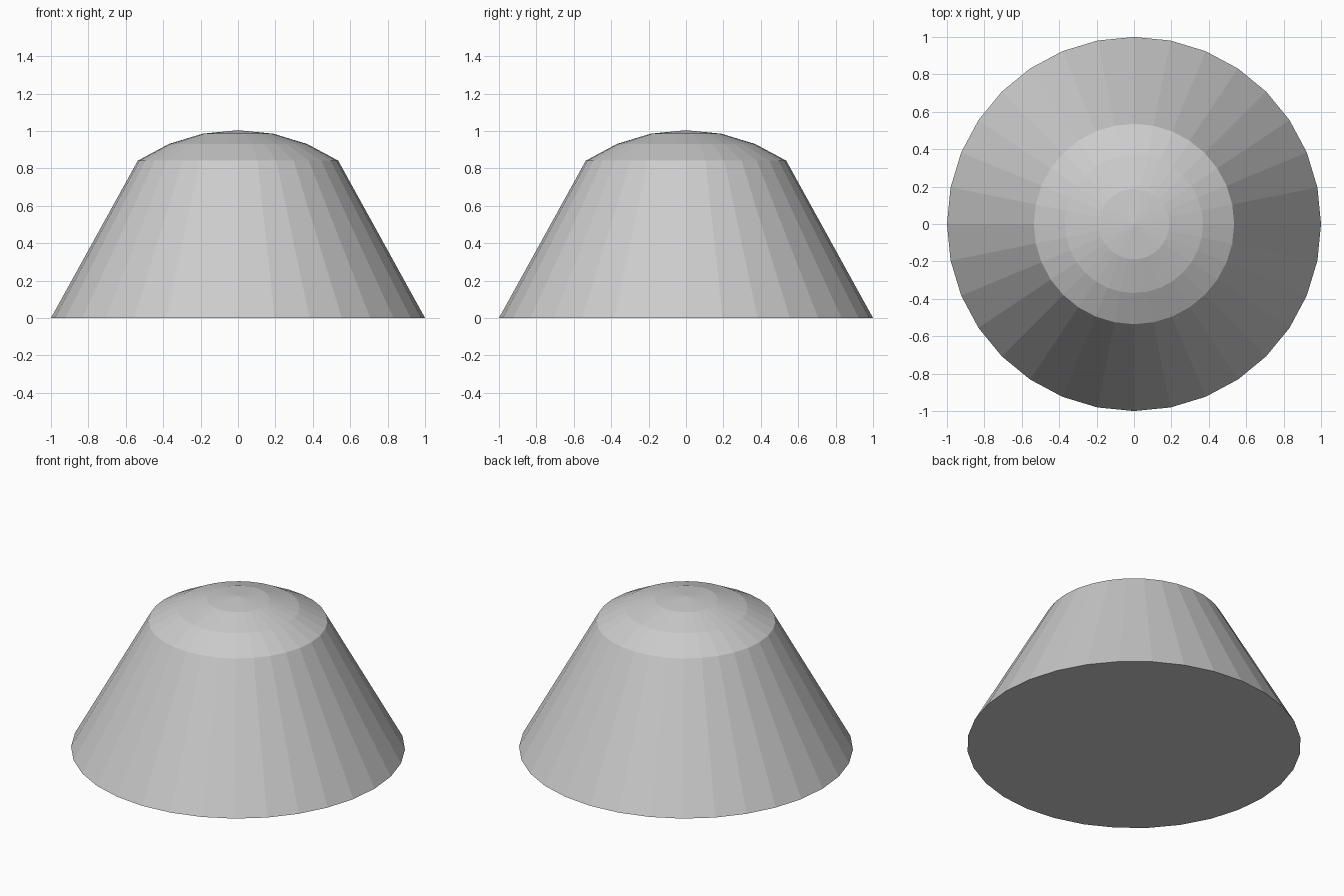
import bpy, bmesh, math

if "Cube" in bpy.data.objects:
    bpy.data.objects.remove(bpy.data.objects["Cube"])

SIDES = 32
STEP = 2 * math.pi / SIDES
R = 0.964          # radius of the spherical cap
TOP = 1.004        # height of the apex

# Profile: wide base, straight flank, then three rings of a shallow spherical cap
rings = [(1.0, 0.0)] + [(R * math.sin(i * STEP), TOP - R * (1 - math.cos(i * STEP)))
                        for i in (3, 2, 1)]

bm = bmesh.new()
loops = [[bm.verts.new((r * math.cos(k * STEP), r * math.sin(k * STEP), z))
          for k in range(SIDES)] for r, z in rings]
apex = bm.verts.new((0, 0, TOP))

# Flat underside
bm.faces.new(loops[0][::-1])

# Flank and cap bands, closed by a triangle fan
for k in range(SIDES):
    n = (k + 1) % SIDES
    for low, high in zip(loops, loops[1:]):
        bm.faces.new((low[k], low[n], high[n], high[k]))
    bm.faces.new((loops[-1][k], loops[-1][n], apex))

mesh = bpy.data.meshes.new("domed_cone")
bm.to_mesh(mesh)
bm.free()
bpy.context.collection.objects.link(bpy.data.objects.new("domed_cone", mesh))
